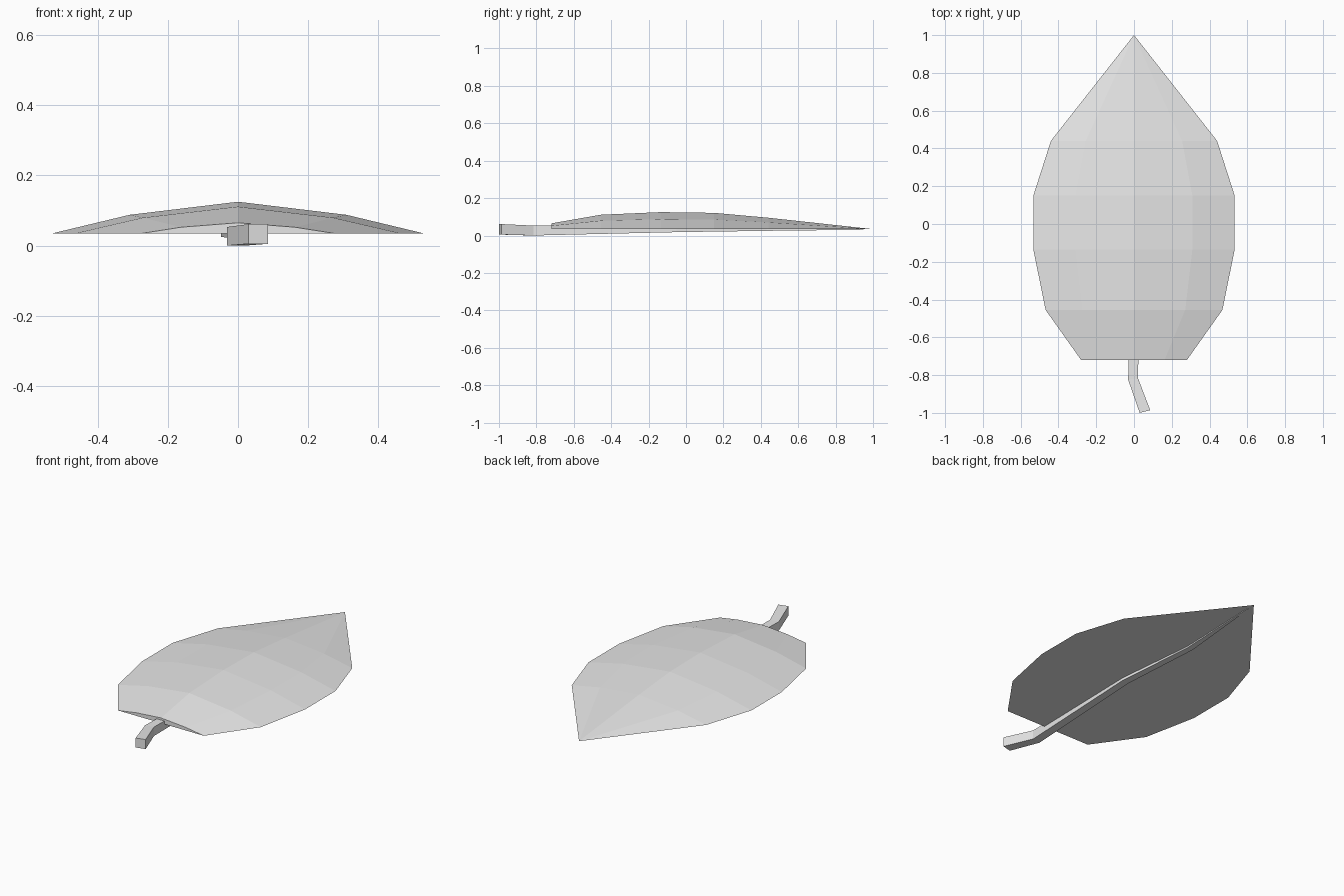
import bpy
import bmesh

cube = bpy.data.objects.get("Cube")
if cube:
    bpy.data.objects.remove(cube, do_unlink=True)

grey = bpy.data.materials.new("plain_grey")
grey.use_nodes = True
colour = (0.8, 0.8, 0.8, 1)
grey.diffuse_color = colour
grey.node_tree.nodes["Principled BSDF"].inputs["Base Color"].default_value = colour


def loft(name, rings):
    """Skin a row of closed cross-sections, with both ends capped."""
    bm = bmesh.new()
    rows = [[bm.verts.new(p) for p in ring] for ring in rings]
    for a, b in zip(rows, rows[1:]):
        for i in range(len(a)):
            j = (i + 1) % len(a)
            bm.faces.new((a[i], a[j], b[j], b[i]))
    bm.faces.new(rows[0])
    bm.faces.new(rows[-1])
    bmesh.ops.remove_doubles(bm, verts=bm.verts, dist=0.0005)
    bmesh.ops.recalc_face_normals(bm, faces=bm.faces)
    mesh = bpy.data.meshes.new(name)
    bm.to_mesh(mesh)
    bm.free()
    mesh.materials.append(grey)
    obj = bpy.data.objects.new(name, mesh)
    bpy.context.collection.objects.link(obj)
    return obj


# Leaf blade: flat underside, shallow folded dome, pointed tip
BASE = 0.034


def blade_ring(y, half_width, crest):
    rise = crest - BASE
    profile = ((-1, 0), (-0.58, 0.59), (0, 1), (0.58, 0.59), (1, 0))
    return [(u * half_width, y, BASE + v * rise) for u, v in profile]


blade = ((-0.72, 0.28, 0.065), (-0.455, 0.468, 0.111), (-0.135, 0.533, 0.125),
         (0.15, 0.533, 0.121), (0.44, 0.44, 0.095))
loft("leaf_blade", [blade_ring(*s) for s in blade] + [[(0, 1, BASE)] * 5])


# Stem and midrib: bent square rod tapering under the blade
def stem_ring(y, x, half, low, high, skew):
    return [(x - half, y - skew, low), (x + half, y + skew, low),
            (x + half, y + skew, high), (x - half, y - skew, high)]


stem = ((-0.993, 0.058, 0.028, 0.005, 0.061, 0.007),
        (-0.82, -0.005, 0.026, 0, 0.053, 0.004),
        (-0.05, 0.015, 0.022, 0.018, 0.05, 0),
        (0.43, -0.03, 0.018, 0.025, 0.04, 0),
        (0.95, 0, 0.004, 0.031, 0.036, 0))
loft("stem", [stem_ring(*s) for s in stem])
